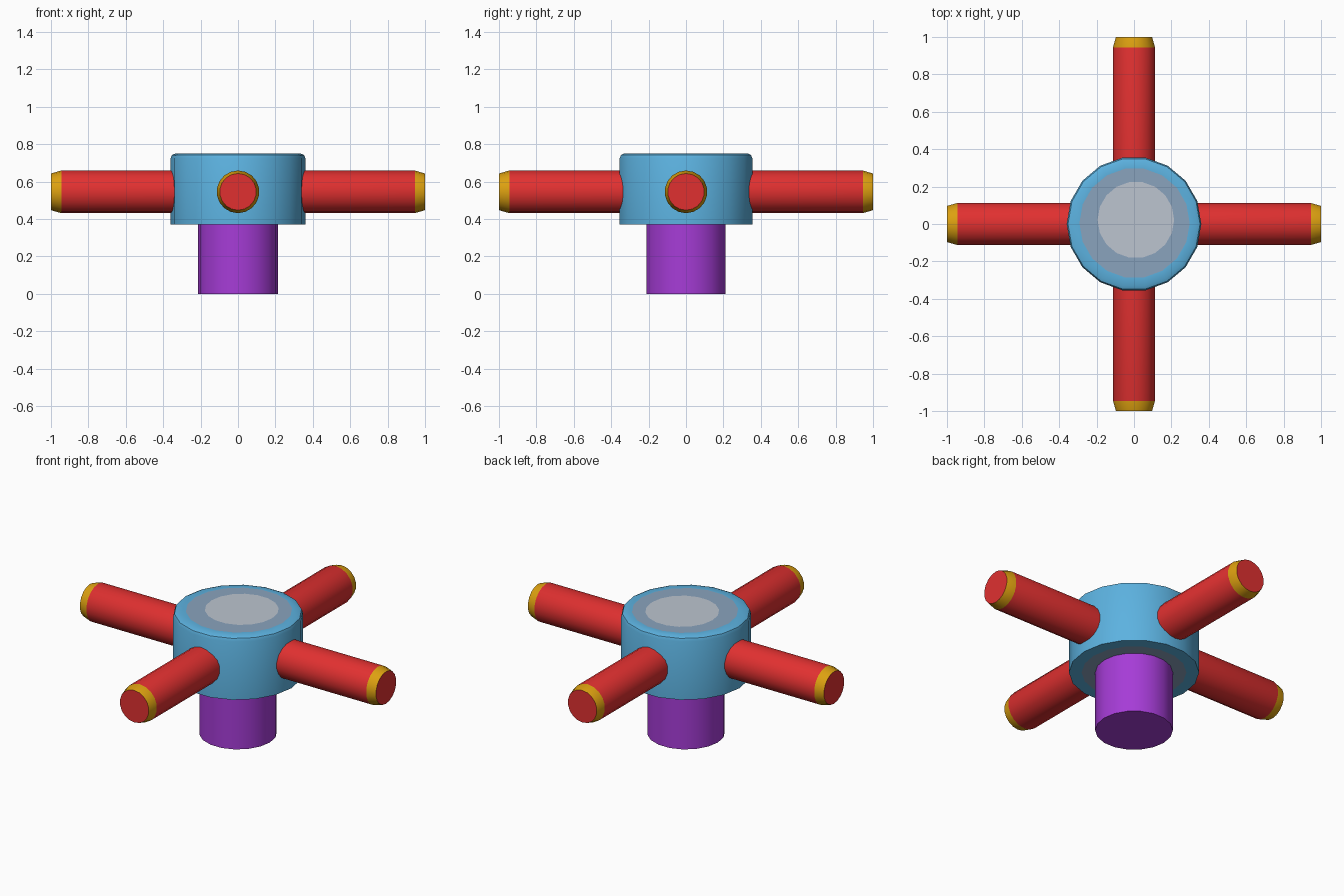
import bpy, bmesh, math
from mathutils import Matrix, Vector

if "Cube" in bpy.data.objects:
    bpy.data.objects.remove(bpy.data.objects["Cube"])

SIDES = 18


def srgb(r, g, b):
    lin = [c / 12.92 if c <= 0.04045 else ((c + 0.055) / 1.055) ** 2.4
           for c in (r / 255, g / 255, b / 255)]
    return (*lin, 1.0)


def material(name, *rgb):
    m = bpy.data.materials.new(name)
    m.diffuse_color = srgb(*rgb)
    m.use_nodes = True
    m.node_tree.nodes["Principled BSDF"].inputs["Base Color"].default_value = m.diffuse_color
    return m


blue = material("sky blue", 92, 178, 224)
slate = material("slate blue grey", 138, 163, 190)
silver = material("light grey", 188, 197, 208)
purple = material("purple", 166, 60, 215)
red = material("red", 224, 48, 48)
amber = material("amber", 220, 160, 16)


def lathe(name, rings, bands, mats, matrix=None):
    """Solid from (radius, height[, centre x, centre y]) rings.
    bands holds material slots: first cap, each band, last cap."""
    bm = bmesh.new()
    loops = []
    for r, z, *off in rings:
        ox, oy = off or (0, 0)
        loops.append([bm.verts.new((ox + r * math.cos(math.tau * i / SIDES),
                                    oy + r * math.sin(math.tau * i / SIDES), z))
                      for i in range(SIDES)])
    bm.faces.new(loops[0][::-1]).material_index = bands[0]
    for a, b, slot in zip(loops, loops[1:], bands[1:]):
        for i in range(SIDES):
            j = (i + 1) % SIDES
            bm.faces.new((a[i], a[j], b[j], b[i])).material_index = slot
    bm.faces.new(loops[-1]).material_index = bands[-1]
    bm.normal_update()
    me = bpy.data.meshes.new(name)
    bm.to_mesh(me)
    bm.free()
    for m in mats:
        me.materials.append(m)
    ob = bpy.data.objects.new(name, me)
    bpy.context.collection.objects.link(ob)
    if matrix:
        ob.matrix_world = matrix
    bpy.ops.object.select_all(action='DESELECT')
    ob.select_set(True)
    bpy.context.view_layer.objects.active = ob
    bpy.ops.object.shade_smooth_by_angle(angle=math.radians(35))
    return ob


# Stem
lathe("stem", [(0.215, 0), (0.215, 0.38)], [0, 0, 0], [purple])

# Hub: grey ring underneath, rounded top rim, two-tone disc on top
lathe("hub",
      [(0.29, 0.37), (0.36, 0.37), (0.36, 0.725), (0.353, 0.742), (0.335, 0.75),
       (0.295, 0.75, 0.003, 0.005), (0.205, 0.75, 0.01, 0.022)],
      [1, 0, 0, 0, 0, 0, 1, 2], [blue, slate, silver])

# Four arms with tapered amber collars and red ends
for k, label in enumerate(("right", "back", "left", "front")):
    m = (Matrix.Translation(Vector((0, 0, 0.545)))
         @ Matrix.Rotation(k * math.pi / 2, 4, 'Z')
         @ Matrix.Rotation(math.pi / 2, 4, 'Y'))
    lathe(label + "_arm", [(0.114, 0.2), (0.114, 0.945), (0.098, 1.0)],
          [0, 0, 1, 0], [red, amber], m)
